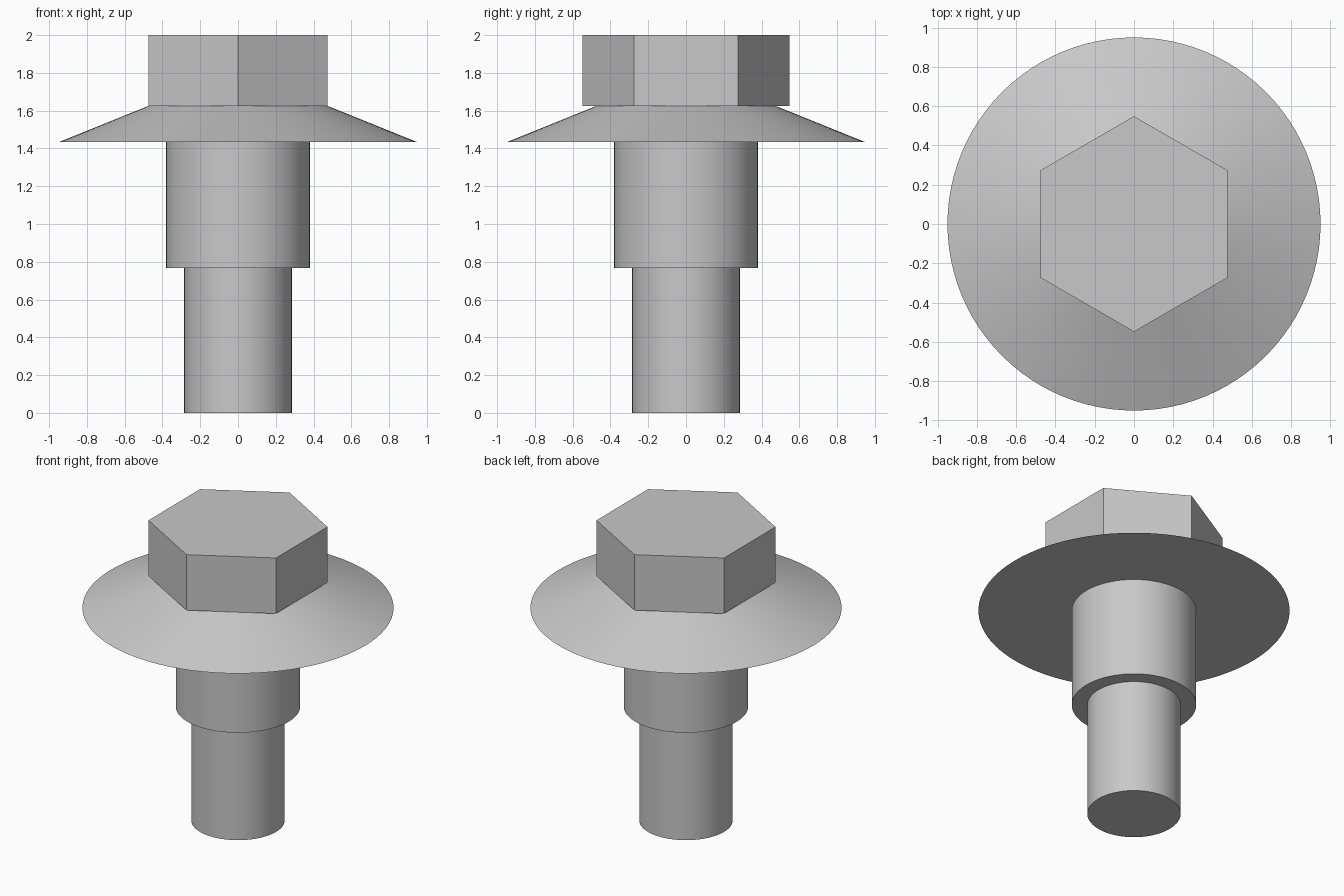
import bpy
import bmesh
from math import radians

cube = bpy.data.objects.get("Cube")
if cube:
    bpy.data.objects.remove(cube, do_unlink=True)

# Plain grey metal
steel = bpy.data.materials.new("grey_steel")
steel.use_nodes = True
GREY = (0.58, 0.58, 0.58, 1)
steel.diffuse_color = GREY
steel.node_tree.nodes["Principled BSDF"].inputs["Base Color"].default_value = GREY


def add_part(name, bottom, top, r_bottom, r_top, sides=96, turn=0, smooth=True):
    """Capped cylinder or cone standing between two heights."""
    bpy.ops.mesh.primitive_cone_add(
        vertices=sides, radius1=r_bottom, radius2=r_top, depth=top - bottom,
        location=(0, 0, (bottom + top) / 2), rotation=(0, 0, turn))
    part = bpy.context.object
    part.name = name
    part.data.materials.append(steel)
    bpy.ops.object.transform_apply(location=False, rotation=True, scale=False)
    if smooth:
        # Only the wall is smoothed; the rims stay crisp
        bm = bmesh.new()
        bm.from_mesh(part.data)
        caps = [f for f in bm.faces if len(f.verts) > 4]
        for face in bm.faces:
            face.smooth = face not in caps
        for cap in caps:
            for edge in cap.edges:
                edge.smooth = False
        bm.to_mesh(part.data)
        bm.free()
    return part


# Heights of the steps, from the tip up
STEP, FLANGE, HEAD, TOP = 0.768, 1.433, 1.625, 2.0

add_part("lower_shank", 0, STEP, 0.285, 0.285)
add_part("upper_shank", STEP, FLANGE, 0.38, 0.38)
add_part("conical_flange", FLANGE, HEAD, 0.95, 0.475)

# Hexagonal head with corners toward the front and back
add_part("hex_head", HEAD, TOP, 0.5485, 0.5485, sides=6, turn=radians(0), smooth=False)
